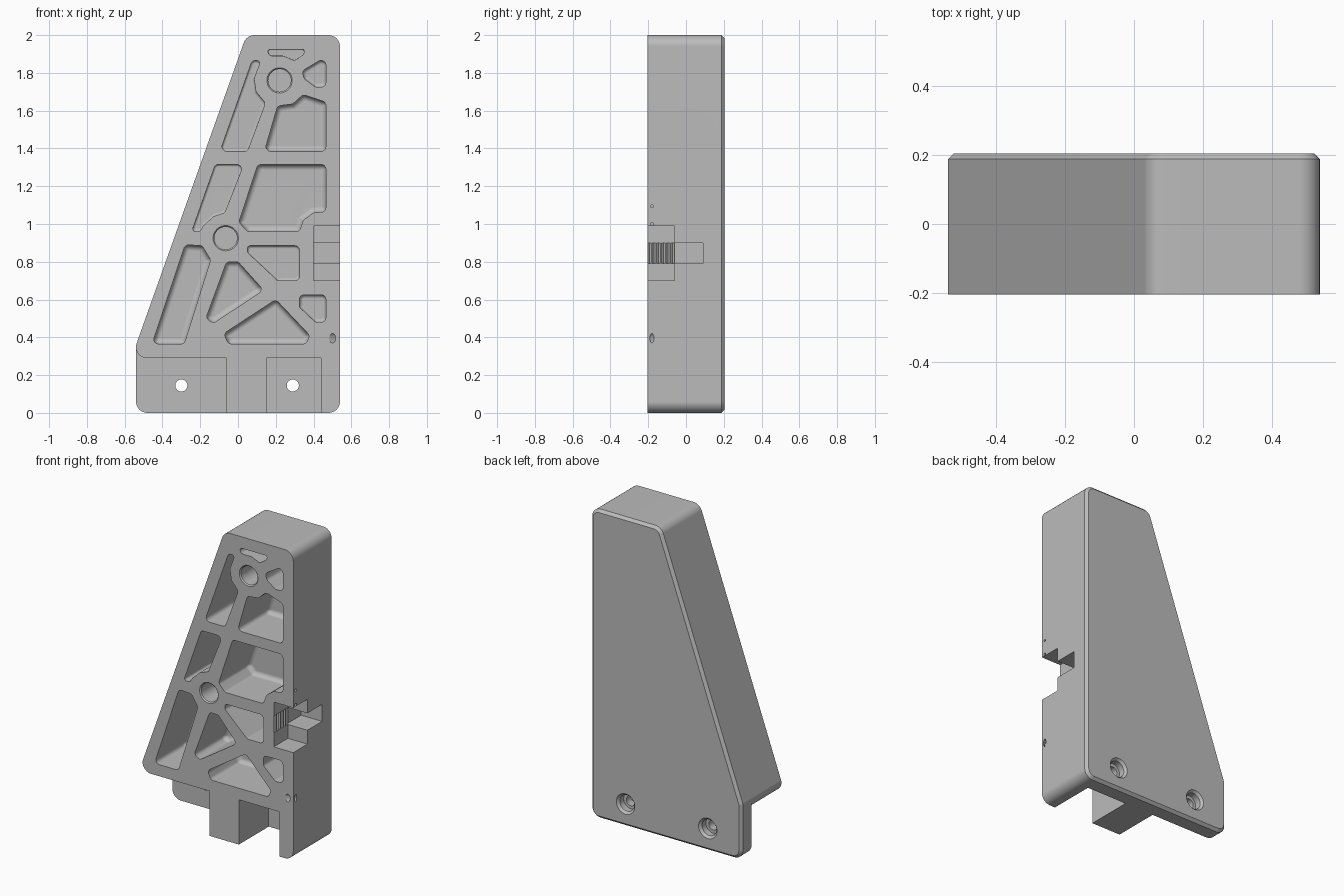
import bpy, bmesh, math
from mathutils import Vector

cube = bpy.data.objects.get("Cube")
if cube:
    bpy.data.objects.remove(cube, do_unlink=True)

FRONT, BACK, FLOOR = -0.205, 0.205, 0.10

grey = bpy.data.materials.new("light_grey")
grey.use_nodes = True
grey.diffuse_color = (0.5, 0.5, 0.5, 1)
grey.node_tree.nodes["Principled BSDF"].inputs["Base Color"].default_value = (0.5, 0.5, 0.5, 1)


def rounded(points, radius, inset=0.0, steps=6):
    """Polygon moved inwards by inset, with every corner turned into an arc."""
    pts = [Vector(p[:2]) for p in points]
    radii = [p[2] if len(p) > 2 else radius for p in points]
    n = len(pts)
    if sum(pts[i - 1].cross(pts[i]) for i in range(n)) < 0:
        pts.reverse()
        radii.reverse()
    moved = []
    for i in range(n):
        a = (pts[i] - pts[i - 1]).normalized()
        b = (pts[(i + 1) % n] - pts[i]).normalized()
        na, nb = Vector((-a.y, a.x)), Vector((-b.y, b.x))
        moved.append(pts[i] + (na + nb) * (inset / (1 + na.dot(nb))))
    loop = []
    for i in range(n):
        p = moved[i]
        a, b = moved[i - 1] - p, moved[(i + 1) % n] - p
        half = (math.pi - a.angle(b)) / 2
        r = max(radii[i] - inset, 0.006) if radii[i] else 0.0005
        t = min(r * math.tan(half), 0.45 * a.length, 0.45 * b.length)
        s, e, w = p + a.normalized() * t, p + b.normalized() * t, math.cos(half)
        for k in range(steps + 1):
            u = k / steps
            f, g, h = (1 - u) ** 2, 2 * u * (1 - u) * w, u * u
            loop.append((s * f + p * g + e * h) / (f + g + h))
    return loop


def circle(x, z, r, count=40):
    turn = 2 * math.pi / count
    return [Vector((x + r * math.cos(k * turn), z + r * math.sin(k * turn))) for k in range(count)]


def loft(name, layers):
    """Solid through (y, loop) layers, where loops lie in the xz plane."""
    bm = bmesh.new()
    rings = [[bm.verts.new((p.x, y, p.y)) for p in loop] for y, loop in layers]
    for lower, upper in zip(rings, rings[1:]):
        for i in range(len(lower)):
            bm.faces.new((lower[i - 1], lower[i], upper[i], upper[i - 1]))
    bm.faces.new(rings[0])
    bm.faces.new(rings[-1])
    bmesh.ops.recalc_face_normals(bm, faces=bm.faces)
    mesh = bpy.data.meshes.new(name)
    bm.to_mesh(mesh)
    bm.free()
    mesh.materials.append(grey)
    obj = bpy.data.objects.new(name, mesh)
    bpy.context.collection.objects.link(obj)
    return obj


def cut(cutter):
    """Subtract the cutter from the body, then remove it."""
    cutter.hide_render = True
    bpy.context.view_layer.objects.active = body
    mod = body.modifiers.new("cut", 'BOOLEAN')
    mod.operation, mod.solver, mod.object = 'DIFFERENCE', 'EXACT', cutter
    bpy.ops.object.modifier_apply(modifier=mod.name)
    bpy.data.objects.remove(cutter, do_unlink=True)


def cut_box(x0, x1, y0, y1, z0, z1):
    corners = [Vector(c) for c in ((x0, z0), (x1, z0), (x1, z1), (x0, z1))]
    cut(loft("box_cutter", [(y0, corners), (y1, corners)]))


def cut_rod(location, rotation, scale, sides=24):
    bpy.ops.mesh.primitive_cylinder_add(vertices=sides, radius=1, depth=2,
                                        location=location, rotation=rotation)
    rod = bpy.context.object
    rod.scale = scale
    bpy.context.view_layer.update()
    cut(rod)


# Tapered block with rounded corners and a chamfered back
outline = [(-0.54, 0), (0.54, 0), (0.54, 2), (0.045, 2), (-0.54, 0.36, 0.04)]
body = loft("tapered_bracket", [(FRONT, rounded(outline, 0.06)),
                                (BACK - 0.017, rounded(outline, 0.06)),
                                (BACK, rounded(outline, 0.06, 0.017))])

# Lightening pockets: fillet size at the floor, then outline
pockets = [
    (0.006, [(0.155, 1.925), (0.35, 1.925), (0.35, 1.90), (0.30, 1.865), (0.24, 1.89), (0.165, 1.89)]),
    (0.02, [(0.34, 1.81), (0.465, 1.885), (0.465, 1.725), (0.41, 1.725), (0.35, 1.77)]),
    (0.012, [(0.075, 1.865), (0.12, 1.865), (0.085, 1.77), (0.095, 1.70), (0.145, 1.64),
             (0.05, 1.385), (-0.095, 1.385)]),
    (0.03, [(0.21, 1.625), (0.29, 1.635), (0.345, 1.685), (0.465, 1.645), (0.465, 1.385), (0.14, 1.385)]),
    (0.012, [(-0.12, 1.315), (0.03, 1.315), (-0.07, 1.06), (-0.13, 1.04), (-0.185, 0.99),
             (-0.2, 0.96), (-0.245, 0.96)]),
    (0.03, [(0.105, 1.315), (0.465, 1.315), (0.465, 1.065), (0.40, 1.06), (0.345, 1.02),
            (0.325, 0.96), (0.05, 0.96), (0.005, 1.01)]),
    (0.015, [(0.05, 0.885), (0.325, 0.885), (0.325, 0.70), (0.21, 0.70), (0.05, 0.85)]),
    (0.03, [(-0.28, 0.89), (-0.19, 0.885), (-0.145, 0.81), (-0.285, 0.365), (-0.455, 0.365)]),
    (0.03, [(-0.06, 0.80), (0.0, 0.80), (0.135, 0.65), (-0.13, 0.475), (-0.17, 0.50)]),
    (0.03, [(0.20, 0.60), (0.38, 0.41), (0.36, 0.365), (-0.05, 0.365), (-0.075, 0.42)]),
    (0.02, [(0.325, 0.625), (0.465, 0.625), (0.465, 0.48), (0.41, 0.48), (0.325, 0.56)]),
]
for fillet, shape in pockets:
    layers = [(FRONT - 0.05, rounded(shape, 0.025))]
    for k in range(6):
        a = k / 5 * math.pi / 2
        layers.append((FLOOR - fillet * (1 - math.sin(a)),
                       rounded(shape, 0.025, fillet * (1 - math.cos(a)))))
    cut(loft("pocket_cutter", layers))

# Chamfered round sockets
for x, z in ((0.22, 1.76), (-0.065, 0.925)):
    rings = ((FRONT - 0.01, 0.077), (FRONT + 0.007, 0.06), (FLOOR, 0.06))
    cut(loft("socket_cutter", [(y, circle(x, z, r)) for y, r in rings]))

# Foot recesses, leaving the back plate and two legs
corner = [(-0.7, -0.1), (-0.06, -0.1), (-0.06, 0.29), (-0.541, 0.29, 0.06), (-0.541, 0.5), (-0.7, 0.5)]
left_loop = rounded(corner, 0)
cut(loft("foot_cutter", [(FRONT - 0.1, left_loop), (FLOOR, left_loop)]))
cut_box(0.15, 0.44, FRONT - 0.1, FLOOR, -0.1, 0.29)

# Screw holes with counterbores on the back
for x in (-0.30, 0.29):
    rings = ((0, 0.032), (0.15, 0.032), (0.15, 0.052), (0.19, 0.052), (BACK, 0.066), (0.22, 0.066))
    cut(loft("screw_cutter", [(y, circle(x, 0.145, r)) for y, r in rings]))

# Stepped side notch with a toothed wall
cut_box(0.40, 0.7, FRONT - 0.1, -0.06, 0.70, 0.99)
cut_box(0.39, 0.7, -0.06 - 0.001, 0.09, 0.79, 0.90)
for k in range(6):
    cut_rod((0.401, -0.193 + 0.0243 * k, 0.845), (0, 0, 0), (0.0115, 0.0115, 0.055), 4)

# Cord hole across the front edge, and two small side pin holes
cut_rod((0.52, -0.1925, 0.395), (0, math.pi / 2, math.atan2(0.025, 0.04)), (0.025, 0.009, 0.08))
for z in (1.0, 1.095):
    cut_rod((0.54, -0.18, z), (0, math.pi / 2, 0), (0.008, 0.008, 0.04), 16)

# Smooth fillets with crisp edges
bpy.ops.object.select_all(action='DESELECT')
body.select_set(True)
bpy.context.view_layer.objects.active = body
bpy.ops.object.shade_smooth_by_angle(angle=math.radians(30))
weighted = body.modifiers.new("weighted_normals", 'WEIGHTED_NORMAL')
weighted.keep_sharp = True
